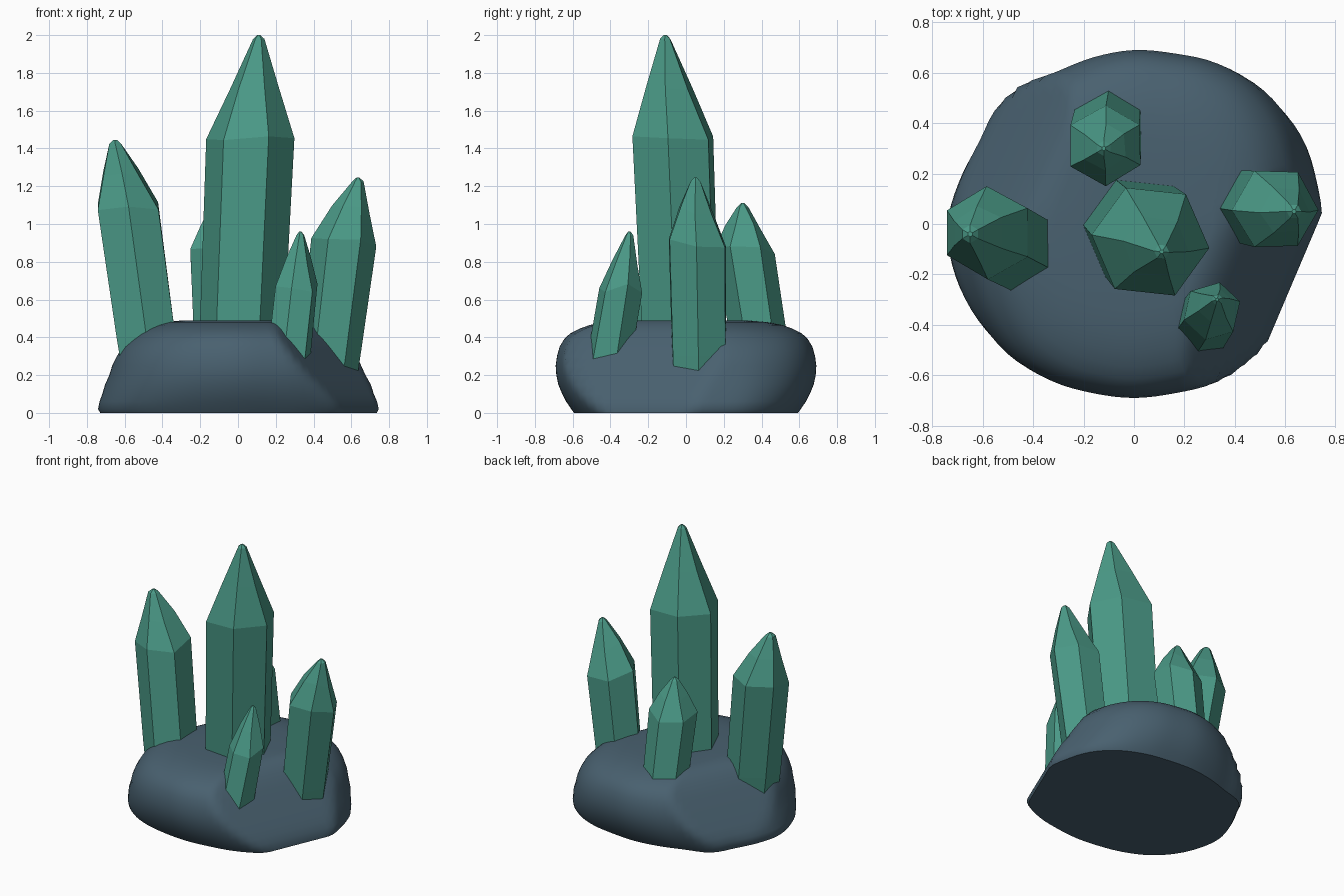
import bpy, bmesh, math, random
from mathutils import Vector

if "Cube" in bpy.data.objects:
    bpy.data.objects.remove(bpy.data.objects["Cube"])

random.seed(4)

def material(name, rgb):
    m = bpy.data.materials.new(name)
    m.diffuse_color = (*rgb, 1)
    m.use_nodes = True
    m.node_tree.nodes["Principled BSDF"].inputs["Base Color"].default_value = m.diffuse_color
    return m

TEAL = material("teal crystal", (0.070, 0.325, 0.245))
SLATE = material("slate rock", (0.066, 0.118, 0.16))

def loft(name, rings, mat, smooth):
    """Skin a stack of equal-length rings and cap both ends."""
    bm = bmesh.new()
    rows = [[bm.verts.new(p) for p in ring] for ring in rings]
    n = len(rows[0])
    for a, b in zip(rows, rows[1:]):
        for i in range(n):
            j = (i + 1) % n
            bm.faces.new((a[i], a[j], b[j], b[i]))
    bm.faces.new(rows[0][::-1])
    bm.faces.new(rows[-1])
    bmesh.ops.recalc_face_normals(bm, faces=bm.faces)
    me = bpy.data.meshes.new(name)
    bm.to_mesh(me)
    bm.free()
    me.materials.append(mat)
    ob = bpy.data.objects.new(name, me)
    bpy.context.collection.objects.link(ob)
    if smooth:
        bpy.context.view_layer.objects.active = ob
        ob.select_set(True)
        bpy.ops.object.shade_smooth_by_angle(angle=math.radians(50))
        ob.select_set(False)
    return ob

# Rock: outline radius every 15 degrees, scaled per height
OUTLINE = [.745, .75, .77, .765, .735, .70, .69, .685, .695, .745, .715, .72,
           .74, .745, .75, .745, .72, .695, .69, .695, .725, .75, .72, .725]
# height, x scale, y scale, distance of the sloped cuts
LEVELS = [(0, .985, .86, .67), (.02, 1, .88, .67), (.06, .99, .92, .66),
          (.10, .97, .95, .64), (.15, .95, .98, .61), (.20, .92, .995, .575),
          (.25, .90, 1, .543), (.30, .87, .99, .508), (.35, .83, .97, .473),
          (.39, .775, .935, .443), (.42, .73, .89, .415), (.445, .67, .82, .39),
          (.465, .60, .74, .36), (.48, .52, .63, .33), (.488, .42, .50, .295),
          (.49, .25, .30, .2)]
# direction and extra distance of the cuts: right front, left back
CUTS = [(math.radians(-23), 0), (math.radians(155), .04)]

def outline(t):
    """Smooth interpolation of the outline radii."""
    k = t / (2 * math.pi) * 24
    i, f = int(k), k - int(k)
    p = [OUTLINE[(i + o) % 24] for o in (-1, 0, 1, 2)]
    return p[1] + .5 * f * (p[2] - p[0] + f * (2*p[0] - 5*p[1] + 4*p[2] - p[3]
                            + f * (3 * (p[1] - p[2]) + p[3] - p[0])))

rock = []
for z, sx, sy, d in LEVELS:
    ring = []
    for i in range(96):
        t = 2 * math.pi * i / 96
        r = outline(t)
        x, y = r * math.cos(t) * sx, r * math.sin(t) * sy
        for angle, extra in CUTS:
            along = x * math.cos(angle) + y * math.sin(angle)
            if along > d + extra:
                x, y = x * (d + extra) / along, y * (d + extra) / along
        ring.append((x, y, z))
    rock.append(ring)
loft("rock_base", rock, SLATE, True)

# Crystals: tapered six-sided columns with a faceted point
def crystal(name, base, rb, shoulder, rs, tip, phase, rt=.02):
    base, shoulder, tip = Vector(base), Vector(shoulder), Vector(tip)
    root = base + (base - shoulder) * (.18 / (shoulder.z - base.z))
    jig = [random.uniform(-.1, .1) for _ in range(6)]

    def ring(c, r, wobble, lift=0):
        pts = []
        for i in range(6):
            a = math.radians(phase + 60 * i) + wobble * jig[i]
            pts.append(c + Vector((r * math.cos(a), r * math.sin(a), lift * jig[i])))
        return pts

    rings = [ring(root, rb * .97, .4), ring(base, rb, .4),
             ring(shoulder, rs, .4, .3),
             ring(shoulder.lerp(tip, .5), (rs + rt) * .505, 1.2, .3),
             ring(tip - Vector((0, 0, .02)), rt * 1.2, 0),
             ring(tip, rt * .35, 0)]
    loft(name, rings, TEAL, False)

crystal("main_crystal", (.022, -.03, .47), .225, (.065, -.07, 1.47), .235, (.11, -.11, 2.0), -5, .025)
crystal("left_crystal", (-.485, -.085, .40), .18, (-.58, -.035, 1.09), .185, (-.65, -.04, 1.445), 30, .03)
crystal("right_crystal", (.485, .07, .30), .163, (.56, .06, .90), .172, (.635, .05, 1.245), 0, .025)
crystal("back_crystal", (-.105, .375, .46), .152, (-.115, .31, .86), .16, (-.12, .30, 1.11), 30, .025)
crystal("small_crystal", (.27, -.405, .30), .12, (.31, -.345, .66), .117, (.33, -.30, .96), 17, .018)
